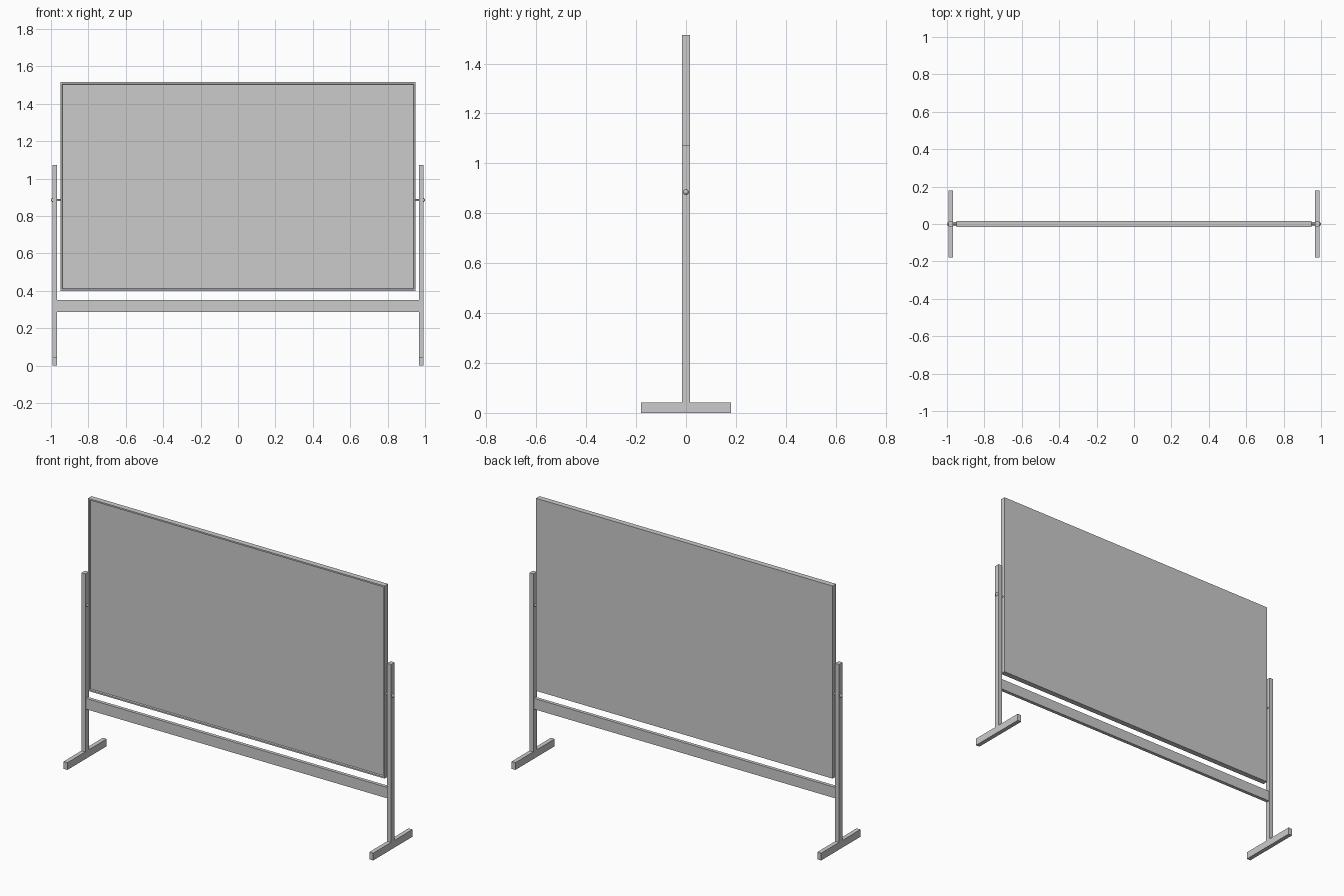
import bpy, bmesh, math
from mathutils import Matrix

if "Cube" in bpy.data.objects:
    bpy.data.objects.remove(bpy.data.objects["Cube"])

def finish(bm, name, smooth=False):
    bmesh.ops.recalc_face_normals(bm, faces=bm.faces)
    me = bpy.data.meshes.new(name)
    bm.to_mesh(me)
    bm.free()
    if smooth:
        me.shade_smooth()
    ob = bpy.data.objects.new(name, me)
    bpy.context.collection.objects.link(ob)
    return ob

def box(bm, x, y, z):
    """Add a box from (min, max) ranges."""
    r = bmesh.ops.create_cube(bm, size=1)
    for v in r["verts"]:
        v.co = [rng[0] if c < 0 else rng[1] for c, rng in zip(v.co, (x, y, z))]

# board: slab with a thin rim and a recessed writing surface at the front
bm = bmesh.new()
box(bm, (-0.95, 0.95), (-0.016, 0.016), (0.40, 1.515))
bm.normal_update()
front = min(bm.faces, key=lambda f: f.calc_center_median().y)
bmesh.ops.inset_region(bm, faces=[front], thickness=0.012)
bmesh.ops.inset_region(bm, faces=[front], thickness=0.004, depth=-0.008)
finish(bm, "board")

# lower rail between the posts
bm = bmesh.new()
box(bm, (-0.967, 0.967), (-0.01, 0.01), (0.287, 0.35))
finish(bm, "lower_rail")

# post and foot: inverted T profile extruded along x
half = [(0.18, 0), (0.18, 0.042), (0.016, 0.042), (0.016, 1.072)]
profile = half + [(-y, z) for y, z in reversed(half)]
for side, s in (("left", -1), ("right", 1)):
    bm = bmesh.new()
    face = bm.faces.new([bm.verts.new((s * 0.967, y, z)) for y, z in profile])
    ext = bmesh.ops.extrude_face_region(bm, geom=[face])["geom"]
    bmesh.ops.translate(bm, vec=(s * 0.025, 0, 0),
                        verts=[v for v in ext if isinstance(v, bmesh.types.BMVert)])
    finish(bm, side + "_stand")

    # pivot rod joining board and post
    bm = bmesh.new()
    bmesh.ops.create_cone(bm, cap_ends=True, segments=16, radius1=0.006, radius2=0.006,
                          depth=0.05, matrix=Matrix.Translation((s * 0.967, 0, 0.885))
                          @ Matrix.Rotation(math.pi / 2, 4, "Y"))
    finish(bm, side + "_pivot_rod")

    # round pivot knob on the outside
    bm = bmesh.new()
    bmesh.ops.create_uvsphere(bm, u_segments=16, v_segments=8, radius=0.011,
                              matrix=Matrix.Translation((s * 0.989, 0, 0.885))
                              @ Matrix.Rotation(math.pi / 2, 4, "Y"))
    finish(bm, side + "_pivot_knob", True)
